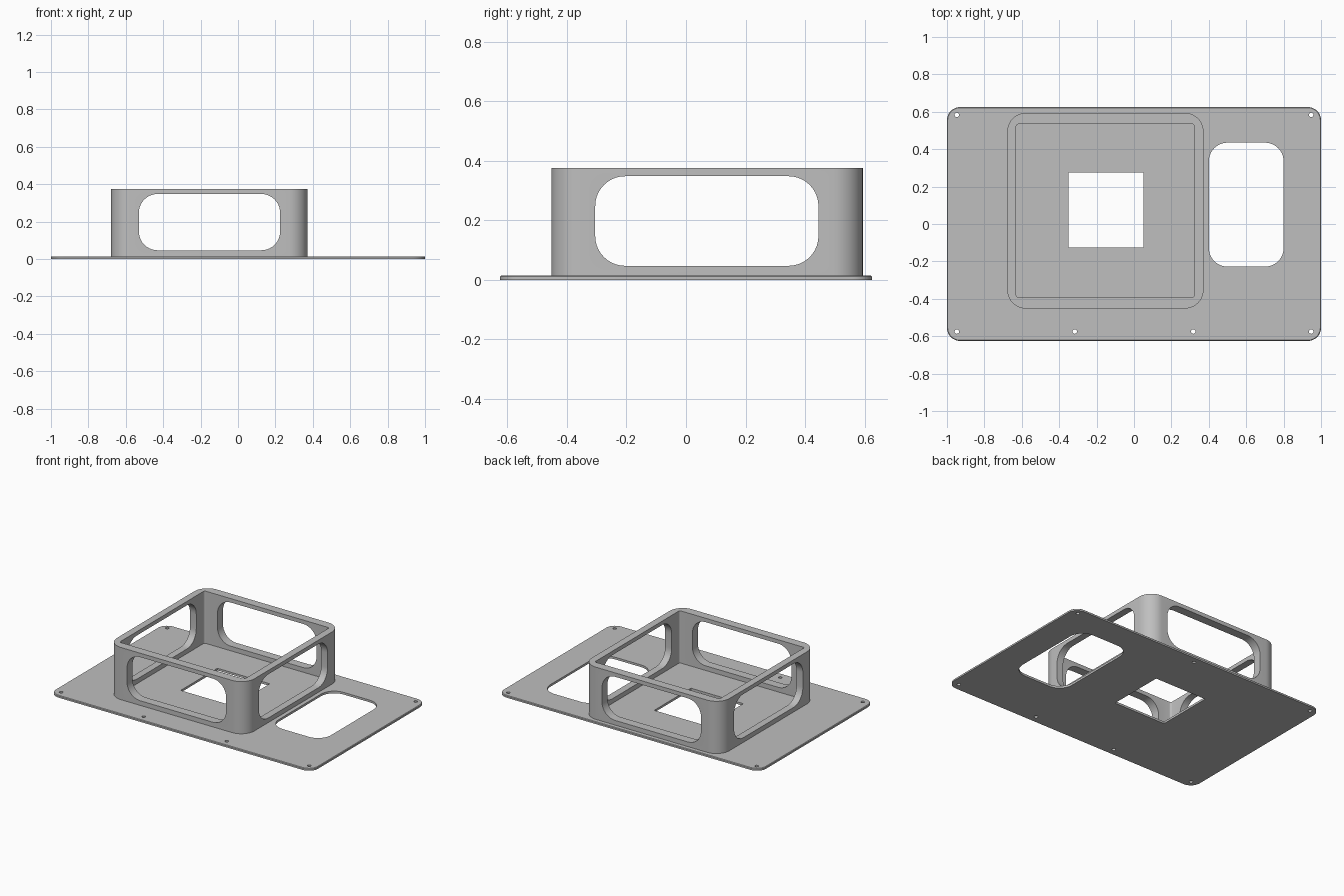
import bpy
import bmesh
from math import cos, sin, pi

if "Cube" in bpy.data.objects:
    bpy.data.objects.remove(bpy.data.objects["Cube"])

grey = bpy.data.materials.new("plain grey")
grey.use_nodes = True
colour = (0.52, 0.52, 0.52, 1)
grey.diffuse_color = colour
grey.node_tree.nodes["Principled BSDF"].inputs["Base Color"].default_value = colour


def prism(name, u, v, depth, radius, axis="z", steps=10):
    """Rounded rectangle spanning u and v, extruded over depth along an axis."""
    outline = []
    corners = [(u[1], v[1], -1, -1), (u[0], v[1], 1, -1),
               (u[0], v[0], 1, 1), (u[1], v[0], -1, 1)]
    for i, (cu, cv, su, sv) in enumerate(corners):
        if radius == 0:
            outline.append((cu, cv))
            continue
        for k in range(steps + 1):
            a = (i + k / steps) * pi / 2
            outline.append((cu + radius * (su + cos(a)), cv + radius * (sv + sin(a))))
    place = {"x": lambda a, b, d: (d, a, b),
             "y": lambda a, b, d: (a, d, b),
             "z": lambda a, b, d: (a, b, d)}[axis]
    bm = bmesh.new()
    low, high = [[bm.verts.new(place(a, b, d)) for a, b in outline] for d in depth]
    bm.faces.new(low)
    bm.faces.new(high)
    n = len(outline)
    for i in range(n):
        j = (i + 1) % n
        bm.faces.new((low[i], low[j], high[j], high[i]))
    bmesh.ops.recalc_face_normals(bm, faces=bm.faces)
    mesh = bpy.data.meshes.new(name)
    bm.to_mesh(mesh)
    bm.free()
    mesh.materials.append(grey)
    obj = bpy.data.objects.new(name, mesh)
    bpy.context.collection.objects.link(obj)
    return obj


def activate(obj):
    bpy.ops.object.select_all(action="DESELECT")
    obj.select_set(True)
    bpy.context.view_layer.objects.active = obj


def cut(obj, cutter):
    activate(obj)
    mod = obj.modifiers.new("cut", "BOOLEAN")
    mod.operation = "DIFFERENCE"
    mod.solver = "EXACT"
    mod.object = cutter
    bpy.ops.object.modifier_apply(modifier=mod.name)
    bpy.data.objects.remove(cutter)


top = 0.015
through = (-0.1, 0.1)

# Base plate with a slightly chamfered upper rim
plate = prism("base_plate", (-1, 1), (-0.625, 0.625), (0, top), 0.07)
bm = bmesh.new()
bm.from_mesh(plate.data)
rim = [e for e in bm.edges if all(v.co.z > top / 2 for v in e.verts)]
bmesh.ops.bevel(bm, geom=rim, offset=0.004, segments=1, affect="EDGES")
bm.to_mesh(plate.data)
bm.free()

# Square opening, rounded opening and screw holes
cut(plate, prism("square_cutter", (-0.35, 0.05), (-0.125, 0.275), through, 0))
cut(plate, prism("opening_cutter", (0.4, 0.8), (-0.228, 0.435), through, 0.1))
r = 0.012
screws = [(x, -0.575) for x in (-0.947, -0.317, 0.317, 0.947)]
screws += [(x, 0.583) for x in (-0.947, 0, 0.947)]
for x, y in screws:
    cut(plate, prism("screw_cutter", (x - r, x + r), (y - r, y + r), through, r, steps=5))

# Open frame standing on the plate
frame = prism("box_frame", (-0.678, 0.372), (-0.452, 0.594), (top, 0.375), 0.1)
cut(frame, prism("inside_cutter", (-0.63, 0.323), (-0.392, 0.534), (-0.1, 0.6), 0.012, steps=4))

# Rounded windows through opposite pairs of walls
cut(frame, prism("front_window_cutter", (-0.53, 0.225), (0.047, 0.348), (-1, 1), 0.1, "y"))
cut(frame, prism("side_window_cutter", (-0.305, 0.445), (0.047, 0.348), (-1, 1), 0.1, "x"))

for obj in (plate, frame):
    activate(obj)
    bpy.ops.object.shade_smooth_by_angle(angle=pi / 6)
